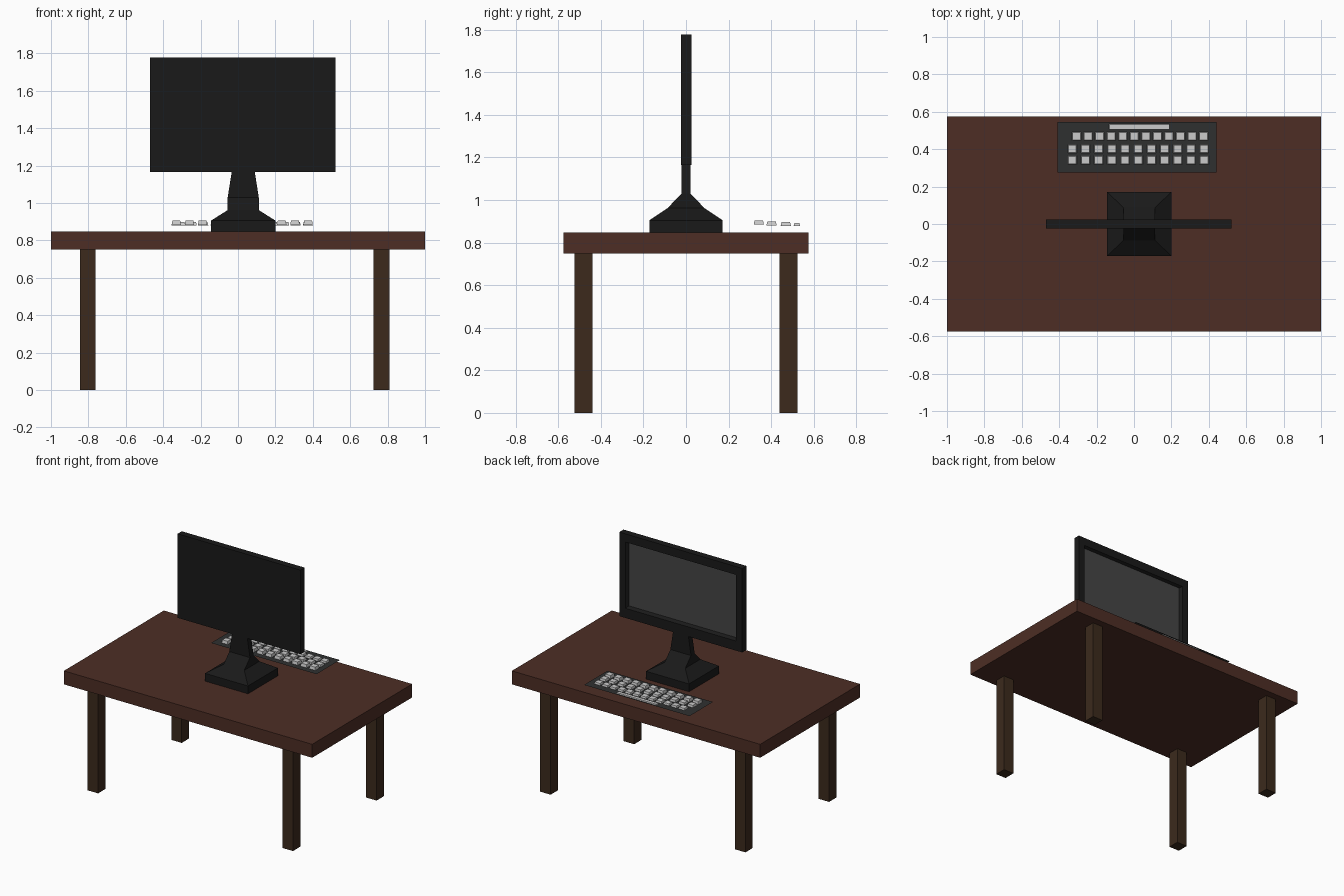
import bpy, bmesh

if "Cube" in bpy.data.objects:
    bpy.data.objects.remove(bpy.data.objects["Cube"])


def material(name, rgb):
    m = bpy.data.materials.new(name)
    m.diffuse_color = (*rgb, 1)
    m.use_nodes = True
    m.node_tree.nodes["Principled BSDF"].inputs["Base Color"].default_value = m.diffuse_color
    return m


WOOD = material("table_wood", (0.075, 0.027, 0.018))
LEG = material("leg_wood", (0.045, 0.023, 0.012))
BLACK = material("black_plastic", (0.01, 0.01, 0.01))
GLASS = material("screen_glass", (0.06, 0.06, 0.06))
BOARD = material("board_plastic", (0.028, 0.03, 0.03))
KEY = material("key_plastic", (0.55, 0.55, 0.53))


def finish(bm, name, mat):
    bmesh.ops.recalc_face_normals(bm, faces=bm.faces)
    me = bpy.data.meshes.new(name)
    bm.to_mesh(me)
    bm.free()
    ob = bpy.data.objects.new(name, me)
    ob.data.materials.append(mat)
    bpy.context.collection.objects.link(ob)
    return ob


def loft(name, mat, sections, axis="z", cap_end=True, bm=None):
    """Join rectangles (level, u0, u1, v0, v1); levels run along z or y."""
    own = bm is None
    bm = bm or bmesh.new()
    rings = []
    for w, u0, u1, v0, v1 in sections:
        pts = [(u0, v0), (u1, v0), (u1, v1), (u0, v1)]
        rings.append([bm.verts.new((u, v, w) if axis == "z" else (u, w, v))
                      for u, v in pts])
    for a, b in zip(rings, rings[1:]):
        for i in range(4):
            j = (i + 1) % 4
            bm.faces.new((a[i], a[j], b[j], b[i]))
    bm.faces.new(rings[0][::-1])
    if cap_end:
        bm.faces.new(rings[-1])
    if own:
        return finish(bm, name, mat)


def box(name, mat, x0, x1, y0, y1, z0, z1):
    return loft(name, mat, [(z0, x0, x1, y0, y1), (z1, x0, x1, y0, y1)])


# Table
box("table_top", WOOD, -1, 1, -0.575, 0.575, 0.75, 0.848)
for side, x in (("left", -0.803), ("right", 0.767)):
    for end, y in (("front", -0.481), ("back", 0.481)):
        box(f"{end}_{side}_leg", LEG, x - 0.042, x + 0.042,
            y - 0.042, y + 0.042, 0, 0.75)

# Monitor stand: square foot sweeping up into a thin neck
CX = 0.028
profile = [(0.848, 0.173, 0.172), (0.905, 0.173, 0.172), (0.962, 0.083, 0.087),
           (1.03, 0.083, 0.021), (1.17, 0.061, 0.021)]
loft("monitor_stand", BLACK, [(z, CX - a, CX + a, -b, b) for z, a, b in profile])

# Monitor housing with a recessed opening on the +y side
X0, X1, Z0, Z1 = -0.47, 0.52, 1.165, 1.777
loft("monitor_housing", BLACK, [
    (-0.023, X0, X1, Z0, Z1),
    (0.025, X0, X1, Z0, Z1),
    (0.025, X0 + 0.05, X1 - 0.05, Z0 + 0.07, Z1 - 0.06),
    (0.004, X0 + 0.065, X1 - 0.065, Z0 + 0.085, Z1 - 0.07)],
    axis="y", cap_end=False)
box("screen", GLASS, X0 + 0.06, X1 - 0.06, 0.0, 0.005, Z0 + 0.08, Z1 - 0.065)

# Keyboard: thin sheet carrying the keys
bm = bmesh.new()
bm.faces.new([bm.verts.new((x, y, 0.884)) for x, y in
              ((-0.41, 0.275), (0.44, 0.275), (0.44, 0.545), (-0.41, 0.545))])
finish(bm, "keyboard_board", BOARD)

# Key rows: y centre, first x, last x, count, bottom z, top z
bm = bmesh.new()
for y, xa, xb, n, z0, z1 in ((0.342, -0.33, 0.375, 11, 0.884, 0.905),
                             (0.402, -0.33, 0.375, 11, 0.880, 0.899),
                             (0.469, -0.307, 0.372, 12, 0.879, 0.897)):
    for i in range(n):
        x = xa + (xb - xa) * i / (n - 1)
        loft("", None, [(z0, x - 0.025, x + 0.025, y - 0.024, y + 0.024),
                        (z1, x - 0.021, x + 0.021, y - 0.020, y + 0.020)], bm=bm)
finish(bm, "keys", KEY)
loft("space_bar", KEY, [(0.879, -0.136, 0.19, 0.506, 0.536),
                        (0.892, -0.132, 0.186, 0.509, 0.533)])
